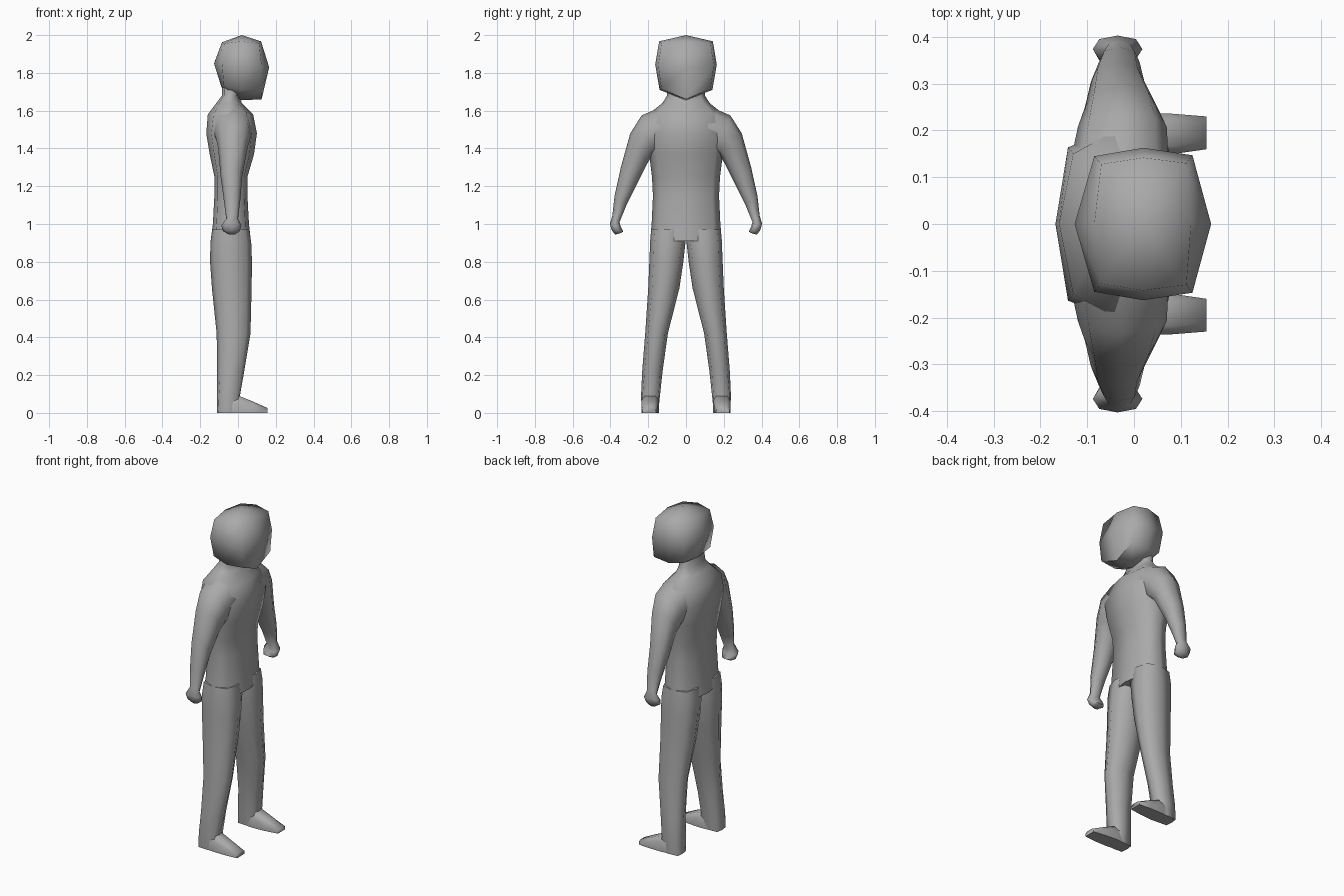
import bpy, bmesh, math

grey = bpy.data.materials.new("plain grey")
grey.diffuse_color = (0.4, 0.4, 0.4, 1)


def finish(name, bm):
    bmesh.ops.recalc_face_normals(bm, faces=bm.faces)
    me = bpy.data.meshes.new(name)
    bm.to_mesh(me)
    bm.free()
    ob = bpy.data.objects.new(name, me)
    bpy.context.collection.objects.link(ob)
    me.materials.append(grey)
    bpy.ops.object.select_all(action='DESELECT')
    ob.select_set(True)
    bpy.context.view_layer.objects.active = ob
    bpy.ops.object.shade_smooth_by_angle(angle=math.radians(75))
    return ob


def skin(name, rings, tips=(None, None)):
    """Bridge rings of points; close each end with a tip point or a flat cap."""
    bm = bmesh.new()
    loops = [[bm.verts.new(p) for p in r] for r in rings]
    n = len(loops[0])
    for a, b in zip(loops, loops[1:]):
        for i in range(n):
            j = (i + 1) % n
            bm.faces.new((a[i], a[j], b[j], b[i]))
    for loop, tip in zip((loops[0], loops[-1]), tips):
        if tip:
            t = bm.verts.new(tip)
            for i in range(n):
                bm.faces.new((loop[i], loop[(i + 1) % n], t))
        else:
            bm.faces.new(loop)
    return finish(name, bm)


def section(inner, outer, x0, x1, k):
    """Eight-sided section spanning two (y, z) points and x0..x1; k = corner fullness."""
    shape = [(1, 0), (k, k), (0, 1), (-k, k), (-1, 0), (-k, -k), (0, -1), (k, -k)]
    (ya, za), (yb, zb) = inner, outer
    return [((x0 + x1) / 2 + u * (x1 - x0) / 2,
             (ya + yb) / 2 + v * (yb - ya) / 2,
             (za + zb) / 2 + v * (zb - za) / 2) for u, v in shape]


def both_sides(name, rings):
    for side, s in (("left", 1), ("right", -1)):
        skin(f"{side}_{name}", [[(x, s * y, z) for x, y, z in r] for r in rings])


# Torso with neck: z, half width, back, front, corner fullness
torso = [(0.91, 0.19, -0.145, 0.068, 0.78), (1.0, 0.182, -0.133, 0.058, 0.8),
         (1.15, 0.175, -0.125, 0.05, 0.8), (1.25, 0.18, -0.125, 0.05, 0.8),
         (1.37, 0.195, -0.15, 0.085, 0.8), (1.48, 0.205, -0.168, 0.1, 0.8),
         (1.58, 0.2, -0.16, 0.08, 0.75), (1.64, 0.125, -0.115, 0.02, 0.75),
         (1.68, 0.1, -0.085, 0.005, 0.75), (1.76, 0.1, -0.085, 0.02, 0.75)]
skin("torso", [section((-w, z), (w, z), a, b, k) for z, w, a, b, k in torso])

# Arms down to the fists: inner point, outer point, back, front
arm = [((0.1, 1.4), (0.13, 1.62), -0.14, 0.075), ((0.18, 1.36), (0.235, 1.575), -0.12, 0.07),
       ((0.205, 1.32), (0.295, 1.48), -0.105, 0.05), ((0.265, 1.2), (0.345, 1.3), -0.092, 0.022),
       ((0.315, 1.1), (0.378, 1.15), -0.075, 0.012), ((0.352, 1.01), (0.39, 1.045), -0.062, 0.0),
       ((0.345, 0.985), (0.403, 1.0), -0.088, 0.018), ((0.332, 0.96), (0.392, 0.965), -0.08, 0.01),
       ((0.345, 0.952), (0.375, 0.944), -0.055, -0.01)]
both_sides("arm", [section(i, o, a, b, 0.74) for i, o, a, b in arm])

# Legs: z, inner y, outer y, back, front, corner fullness
leg = [(0.97, 0.0, 0.184, -0.137, 0.06, 0.78), (0.9, 0.003, 0.19, -0.146, 0.07, 0.78),
       (0.8, 0.014, 0.194, -0.148, 0.074, 0.76), (0.66, 0.035, 0.2, -0.138, 0.072, 0.75),
       (0.42, 0.096, 0.216, -0.113, 0.066, 0.75), (0.22, 0.124, 0.232, -0.11, 0.033, 0.77),
       (0.09, 0.138, 0.238, -0.11, 0.01, 0.85), (0.0, 0.147, 0.234, -0.11, 0.01, 0.92)]
both_sides("leg", [section((i, z), (o, z), a, b, k) for z, i, o, a, b, k in leg])

# Feet: x, inner y, outer y, top height
foot = [(-0.06, 0.148, 0.23, 0.08), (0.0, 0.143, 0.236, 0.092),
        (0.08, 0.149, 0.236, 0.06), (0.155, 0.16, 0.23, 0.026)]
both_sides("foot", [[(x, i, 0), (x, o, 0), (x, o, h * 0.7), (x, o - 0.018, h),
                     (x, i + 0.018, h), (x, i, h * 0.7)] for x, i, o, h in foot])

# Head: each ring runs from the face, round the side, to the back of the skull
halves = [[(0.125, 0, 1.66), (0.125, 0.13, 1.715), (0.02, 0.14, 1.71),
           (-0.075, 0.125, 1.73), (-0.088, 0, 1.725)],
          [(0.165, 0, 1.83), (0.125, 0.147, 1.84), (0.02, 0.163, 1.845),
           (-0.085, 0.145, 1.85), (-0.127, 0, 1.85)],
          [(0.122, 0, 1.967), (0.112, 0.13, 1.955), (0.02, 0.142, 1.967),
           (-0.07, 0.128, 1.955), (-0.085, 0, 1.962)]]
skin("head", [h + [(x, -y, z) for x, y, z in h[3:0:-1]] for h in halves],
     ((0.015, 0, 1.655), (0.02, 0, 2.0)))
